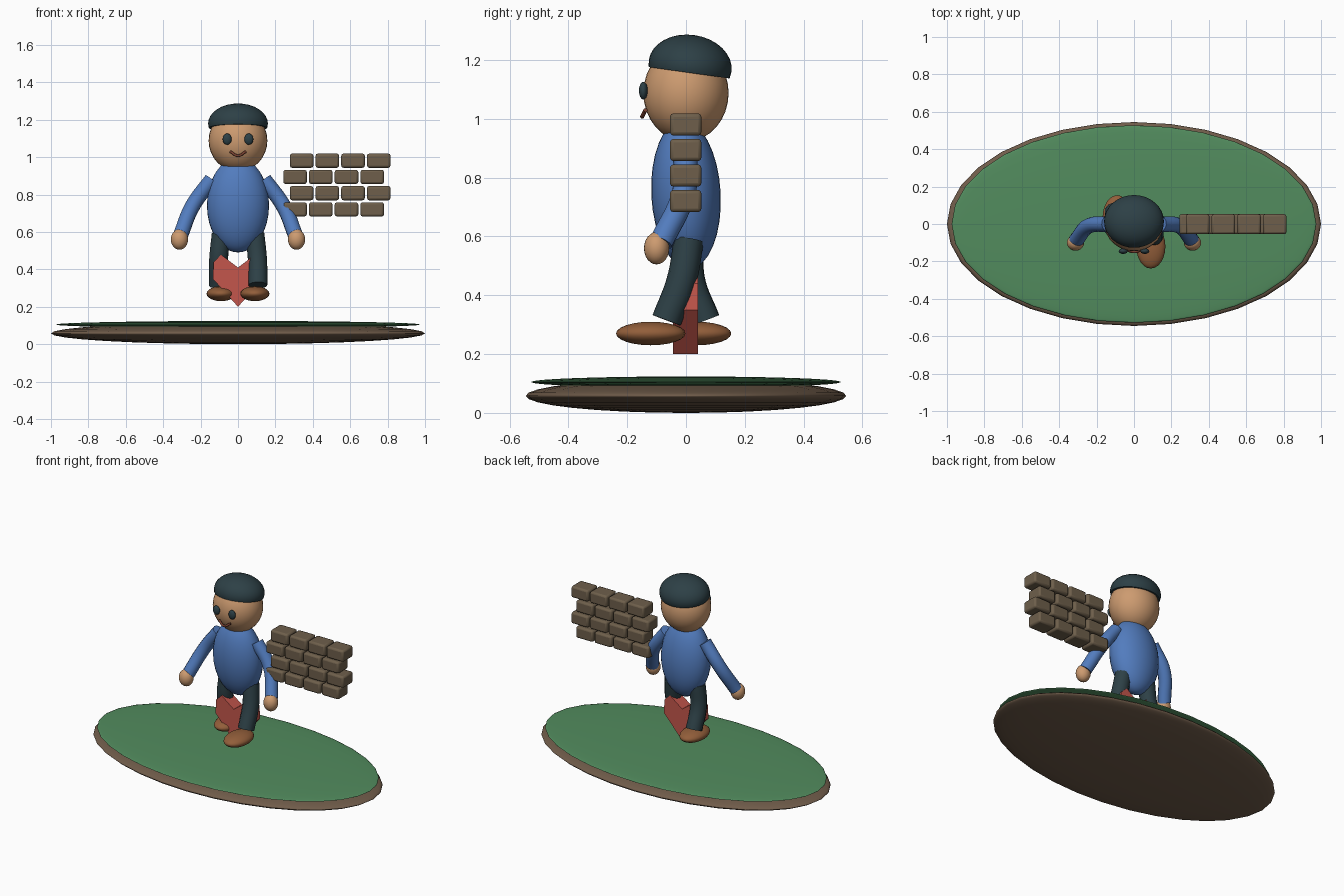
import bpy, bmesh
from math import radians

if "Cube" in bpy.data.objects:
    bpy.data.objects.remove(bpy.data.objects["Cube"])


def material(name, rgb):
    m = bpy.data.materials.new(name)
    lin = [(c / 255 / 12.92) if c < 11 else ((c / 255 + 0.055) / 1.055) ** 2.4 for c in rgb]
    m.diffuse_color = (*lin, 1)
    m.use_nodes = True
    m.node_tree.nodes["Principled BSDF"].inputs["Base Color"].default_value = m.diffuse_color
    return m


SKIN = material("skin", (205, 155, 112))
BLUE = material("blue", (82, 124, 190))
DARK = material("dark", (45, 64, 70))
SHOE = material("shoe_brown", (146, 94, 58))
RED = material("red", (196, 86, 76))
GRASS = material("grass", (82, 140, 94))
EARTH = material("earth", (112, 92, 74))
BRICK = material("brick", (110, 95, 75))
MOUTH = material("mouth", (120, 64, 48))


def finish(ob, name, mat, smooth=True):
    ob.name = name
    ob.data.materials.clear()
    ob.data.materials.append(mat)
    if smooth:
        bpy.ops.object.select_all(action='DESELECT')
        ob.select_set(True)
        bpy.context.view_layer.objects.active = ob
        bpy.ops.object.shade_smooth_by_angle(angle=radians(35))
    return ob


def ellipsoid(name, loc, radii, mat, tilt=0, seg=32, rings=16):
    bpy.ops.mesh.primitive_uv_sphere_add(segments=seg, ring_count=rings, radius=1, location=loc)
    ob = bpy.context.object
    ob.scale = radii
    ob.rotation_euler.x = radians(tilt)
    return finish(ob, name, mat)


def tube(name, points, radius, mat):
    cu = bpy.data.curves.new(name, 'CURVE')
    cu.dimensions = '3D'
    cu.bevel_depth = radius
    cu.bevel_resolution = 4
    cu.resolution_u = 8
    cu.use_fill_caps = True
    sp = cu.splines.new('BEZIER')
    sp.bezier_points.add(len(points) - 1)
    for bp, p in zip(sp.bezier_points, points):
        bp.co = p
        bp.handle_left_type = bp.handle_right_type = 'AUTO'
    ob = bpy.data.objects.new(name, cu)
    bpy.context.collection.objects.link(ob)
    bpy.ops.object.select_all(action='DESELECT')
    ob.select_set(True)
    bpy.context.view_layer.objects.active = ob
    bpy.ops.object.convert(target='MESH')
    return finish(bpy.context.object, name, mat)


# Oval ground mound with a grass layer
ellipsoid("ground", (0, 0, 0.058), (1, 0.545, 0.058), EARTH)
ellipsoid("grass", (0, 0, 0.105), (0.975, 0.528, 0.019), GRASS)

# Torso and head
ellipsoid("torso", (0, 0, 0.743), (0.166, 0.118, 0.253), BLUE, tilt=3)
ellipsoid("head", (0, 0, 1.088), (0.157, 0.145, 0.165), SKIN)

# Cap: squashed dome, open part sliced off, tilted to the back
cap = ellipsoid("cap", (0, 0.014, 1.18), (0.16, 0.142, 0.106), DARK, tilt=-8)
bm = bmesh.new()
bm.from_mesh(cap.data)
cut = bmesh.ops.bisect_plane(bm, geom=bm.verts[:] + bm.edges[:] + bm.faces[:],
                             plane_co=(0, 0, -0.22), plane_no=(0, 0, -1), clear_outer=True)
bmesh.ops.contextual_create(bm, geom=[e for e in cut['geom_cut'] if isinstance(e, bmesh.types.BMEdge)])
bm.to_mesh(cap.data)
bm.free()
finish(cap, "cap", DARK)

# Mouth
tube("mouth", [(-0.042, -0.138, 1.03), (0, -0.149, 1.008), (0.042, -0.138, 1.03)], 0.007, MOUTH)

# Eyes, arms, hands, legs and shoes; the +x leg steps forward
for side, s in (("left", 1), ("right", -1)):
    ellipsoid(side + "_eye", (s * 0.058, -0.145, 1.096), (0.024, 0.015, 0.03), DARK, seg=20, rings=12)
    tube(side + "_arm", [(s * 0.14, 0, 0.88), (s * 0.242, -0.01, 0.74), (s * 0.308, -0.085, 0.58)],
         0.041, BLUE)
    ellipsoid(side + "_hand", (s * 0.313, -0.1, 0.56), (0.046, 0.043, 0.055), SKIN, seg=24, rings=12)
    tube(side + "_leg", [(s * 0.09, 0.01, 0.59), (s * 0.104, -s * 0.015, 0.45),
                         (s * 0.106, -s * 0.066, 0.315)], 0.051, DARK)
    ellipsoid(side + "_shoe", (s * 0.09, -0.042 - s * 0.078, 0.27), (0.078, 0.118, 0.04), SHOE,
              seg=24, rings=12)

# Faceted heart: extruded outline
half = [(0.135, 0.35), (0.13, 0.44), (0.09, 0.478)]
outline = [(0, 0.2)] + half + [(0, 0.41)] + [(-x, z) for x, z in reversed(half)]
bm = bmesh.new()
face = bm.faces.new([bm.verts.new((x, -0.045, z)) for x, z in outline])
ext = bmesh.ops.extrude_face_region(bm, geom=[face], use_keep_orig=True)
bmesh.ops.translate(bm, vec=(0, 0.086, 0),
                    verts=[v for v in ext['geom'] if isinstance(v, bmesh.types.BMVert)])
bmesh.ops.recalc_face_normals(bm, faces=bm.faces[:])
me = bpy.data.meshes.new("heart")
bm.to_mesh(me)
bm.free()
heart = bpy.data.objects.new("heart", me)
bpy.context.collection.objects.link(heart)
finish(heart, "heart", RED, smooth=False)

# Floating wall of staggered bricks
for row in range(4):
    for col in range(4):
        x = 0.34 + col * 0.1375 - (row % 2) * 0.035
        bpy.ops.mesh.primitive_cube_add(size=1, location=(x, -0.001, 0.981 - row * 0.0868))
        b = bpy.context.object
        b.scale = (0.126, 0.107, 0.076)
        bpy.ops.object.transform_apply(location=False, rotation=False, scale=True)
        bev = b.modifiers.new("bevel", 'BEVEL')
        bev.width = 0.012
        bev.segments = 2
        finish(b, f"brick_{row}_{col}", BRICK)
